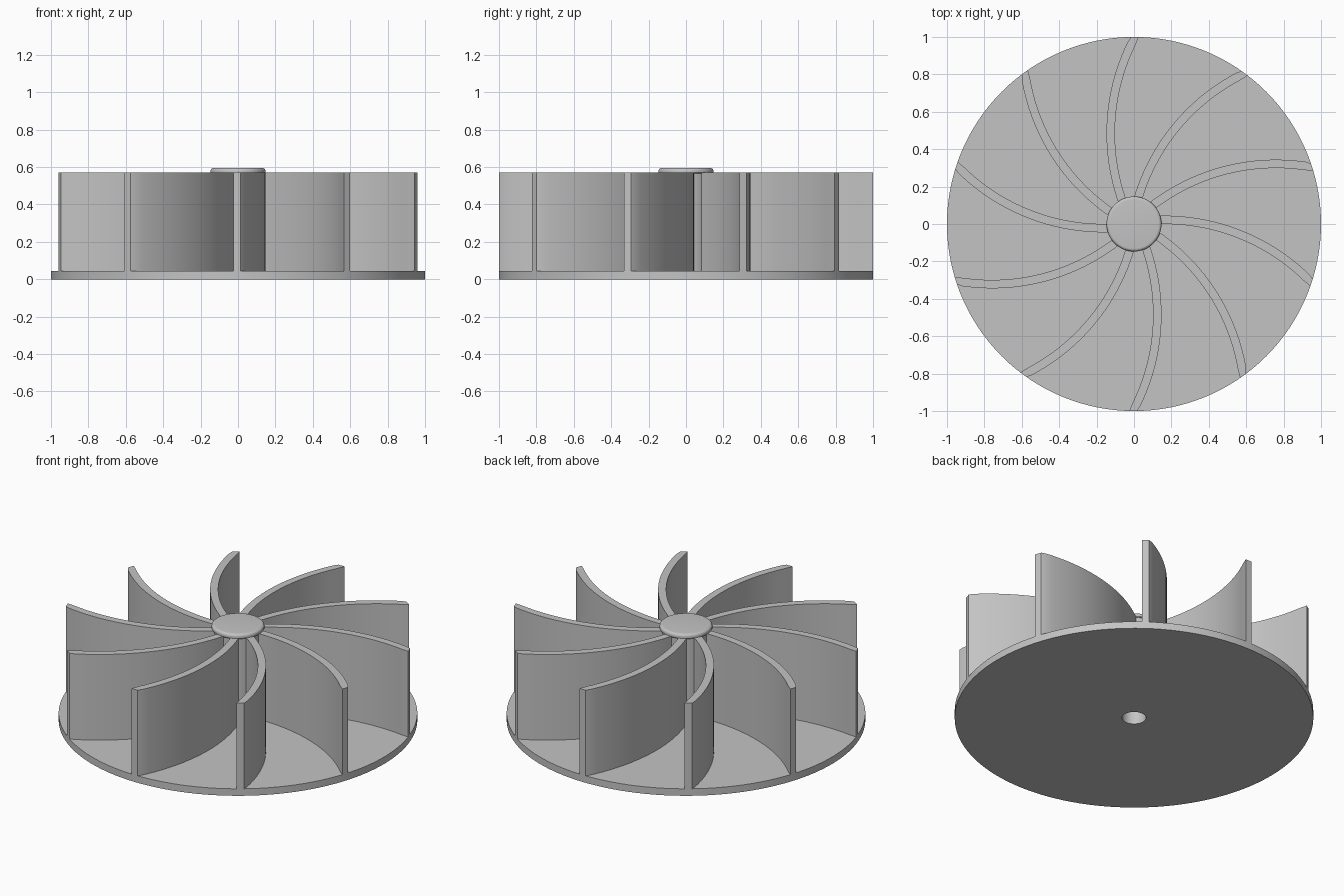
import bpy, bmesh, math
from mathutils import Vector

if "Cube" in bpy.data.objects:
    bpy.data.objects.remove(bpy.data.objects["Cube"], do_unlink=True)

BLADES = 10
DISC_TOP, BLADE_TOP, HUB_TOP = 0.043, 0.57, 0.595
BORE, HUB_R, CAP_R = 0.067, 0.14, 0.147

grey = bpy.data.materials.new("plain grey")
grey.use_nodes = True
colour = (0.55, 0.55, 0.55, 1)
grey.diffuse_color = colour
grey.node_tree.nodes["Principled BSDF"].inputs["Base Color"].default_value = colour


def finish(name, bm):
    bmesh.ops.recalc_face_normals(bm, faces=bm.faces)
    mesh = bpy.data.meshes.new(name)
    bm.to_mesh(mesh)
    bm.free()
    mesh.materials.append(grey)
    obj = bpy.data.objects.new(name, mesh)
    bpy.context.collection.objects.link(obj)
    bpy.ops.object.select_all(action='DESELECT')
    obj.select_set(True)
    bpy.context.view_layer.objects.active = obj
    bpy.ops.object.shade_smooth_by_angle(angle=math.radians(30))
    return obj


def lathe(name, profile, steps, closed=False):
    bm = bmesh.new()
    verts = [bm.verts.new((r, 0, z)) for r, z in profile]
    edges = [bm.edges.new(pair) for pair in zip(verts, verts[1:])]
    if closed:
        edges.append(bm.edges.new((verts[-1], verts[0])))
    bmesh.ops.spin(bm, geom=verts + edges, cent=(0, 0, 0), axis=(0, 0, 1),
                   angle=math.tau, steps=steps)
    bmesh.ops.remove_doubles(bm, verts=bm.verts, dist=1e-5)
    return finish(name, bm)


# Base disc with the shaft hole
lathe("base_disc", [(BORE, 0), (1, 0), (1, DISC_TOP), (BORE, DISC_TOP)], 128, True)

# Hub with a blind bore and a round-edged cap
fillet = 0.016
hub = [(0, 0.5), (BORE, 0.5), (BORE, DISC_TOP), (HUB_R, DISC_TOP),
       (HUB_R, 0.566), (CAP_R - 0.003, 0.566), (CAP_R, 0.57)]
for i in range(7):
    a = math.pi / 2 * i / 6
    hub.append((CAP_R - fillet + fillet * math.cos(a),
                HUB_TOP - fillet + fillet * math.sin(a)))
hub.append((0, HUB_TOP))
lathe("hub", hub, 64)

# One curved blade: an arc of constant thickness, trimmed to the disc rim
inner, outer = Vector((-0.067, 0.135)), Vector((0.005, 1.0))
radius, half_thick, segments = 1.09, 0.0225, 24
chord = outer - inner
normal = Vector((chord.y, -chord.x)).normalized()
half = chord.length / 2
centre = (inner + outer) / 2 + normal * math.sqrt(radius ** 2 - half ** 2)
middle = math.pi + math.atan2(normal.y, normal.x)
sweep = math.asin(half / radius)


def arc_side(r):
    points = []
    for i in range(segments + 1):
        a = middle + (sweep + 0.03) + (-2 * sweep - 0.03) * i / segments
        points.append(centre + r * Vector((math.cos(a), math.sin(a))))
    points[-1].normalize()
    return points


outline = arc_side(radius + half_thick) + arc_side(radius - half_thick)[::-1]
bm = bmesh.new()
face = bm.faces.new([bm.verts.new((p.x, p.y, DISC_TOP)) for p in outline])
top = bmesh.ops.extrude_face_region(bm, geom=[face], use_keep_orig=True)
bmesh.ops.translate(bm, vec=(0, 0, BLADE_TOP - DISC_TOP),
                    verts=[v for v in top["geom"] if isinstance(v, bmesh.types.BMVert)])
blade = finish("blade_1", bm)

# Repeat the blade around the hub
for i in range(1, BLADES):
    copy = bpy.data.objects.new(f"blade_{i + 1}", blade.data)
    copy.rotation_euler.z = math.tau * i / BLADES
    bpy.context.collection.objects.link(copy)
